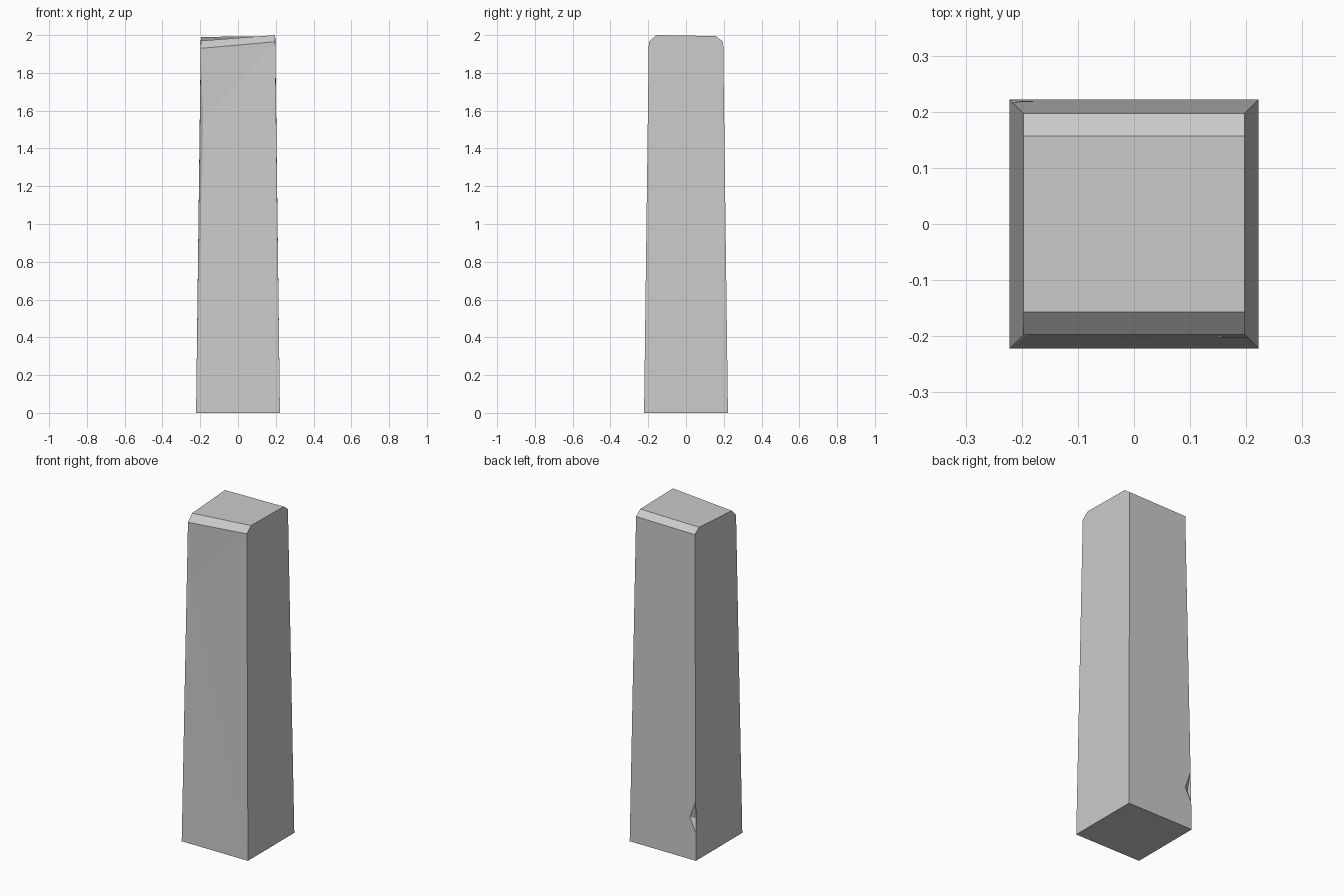
import bpy, bmesh

if "Cube" in bpy.data.objects:
    bpy.data.objects.remove(bpy.data.objects["Cube"])

BASE, TOP, INSET = 0.222, 0.197, 0.157


def side(z):
    """Half width of the tapered post at height z."""
    return BASE + (TOP - BASE) * z / 1.96


bm = bmesh.new()


def corner(sx, sy, z, dx=0.0, dy=0.0):
    """Point on a corner edge, pulled inward by dx, dy."""
    w = side(z)
    return bm.verts.new((sx * (w - dx), sy * (w - dy), z))


def chip(sx, sy, low, mid, high, dx, dy):
    """Notch in a corner edge: ends, point on the y face, point on the x face."""
    a, b = corner(sx, sy, low), corner(sx, sy, high)
    q, p = corner(sx, sy, mid, dx=dx), corner(sx, sy, mid, dy=dy)
    bm.faces.new((a, q, p))
    bm.faces.new((q, b, p))
    return [a, q, b], [a, p, b]


# Base corners and lower bevel corners
fl, fr, br, bl = [corner(x, y, 0) for x, y in ((-1, -1), (1, -1), (1, 1), (-1, 1))]
fl1, fr1 = corner(-1, -1, 1.93), corner(1, -1, 1.965)
br1, bl1 = corner(1, 1, 1.965), corner(-1, 1, 1.96)

# Tilted top corners
fl2, fr2, br2, bl2 = [bm.verts.new(c) for c in (
    (-TOP, -INSET, 1.97), (TOP, -INSET, 2.0),
    (TOP, INSET, 1.995), (-TOP, INSET, 1.99))]

# Chipped and worn edges
front_chip, right_chip = chip(1, -1, 1.44, 1.565, 1.69, 0.055, 0.036)
back_chip, left_chip = chip(-1, 1, 0.17, 0.25, 0.36, 0.04, 0.03)
worn = corner(-1, -1, 1.55, 0.018, 0.01)

# Sides, bevels, top and base
for loop in (
    [fl, fr, *front_chip, fr1, fl1, worn],
    [fr, br, br1, br2, fr2, fr1, *right_chip[::-1]],
    [br, bl, *back_chip, bl1, br1],
    [bl, fl, worn, fl1, fl2, bl2, bl1, *left_chip[::-1]],
    [fl1, fr1, fr2, fl2],
    [br1, bl1, bl2, br2],
    [fl2, fr2, br2, bl2],
    [fl, bl, br, fr],
):
    bm.faces.new(loop)

bmesh.ops.triangulate(bm, faces=[f for f in bm.faces if len(f.verts) > 4])
bmesh.ops.recalc_face_normals(bm, faces=bm.faces[:])
mesh = bpy.data.meshes.new("stone_post")
bm.to_mesh(mesh)
bm.free()
bpy.context.collection.objects.link(bpy.data.objects.new("stone_post", mesh))
